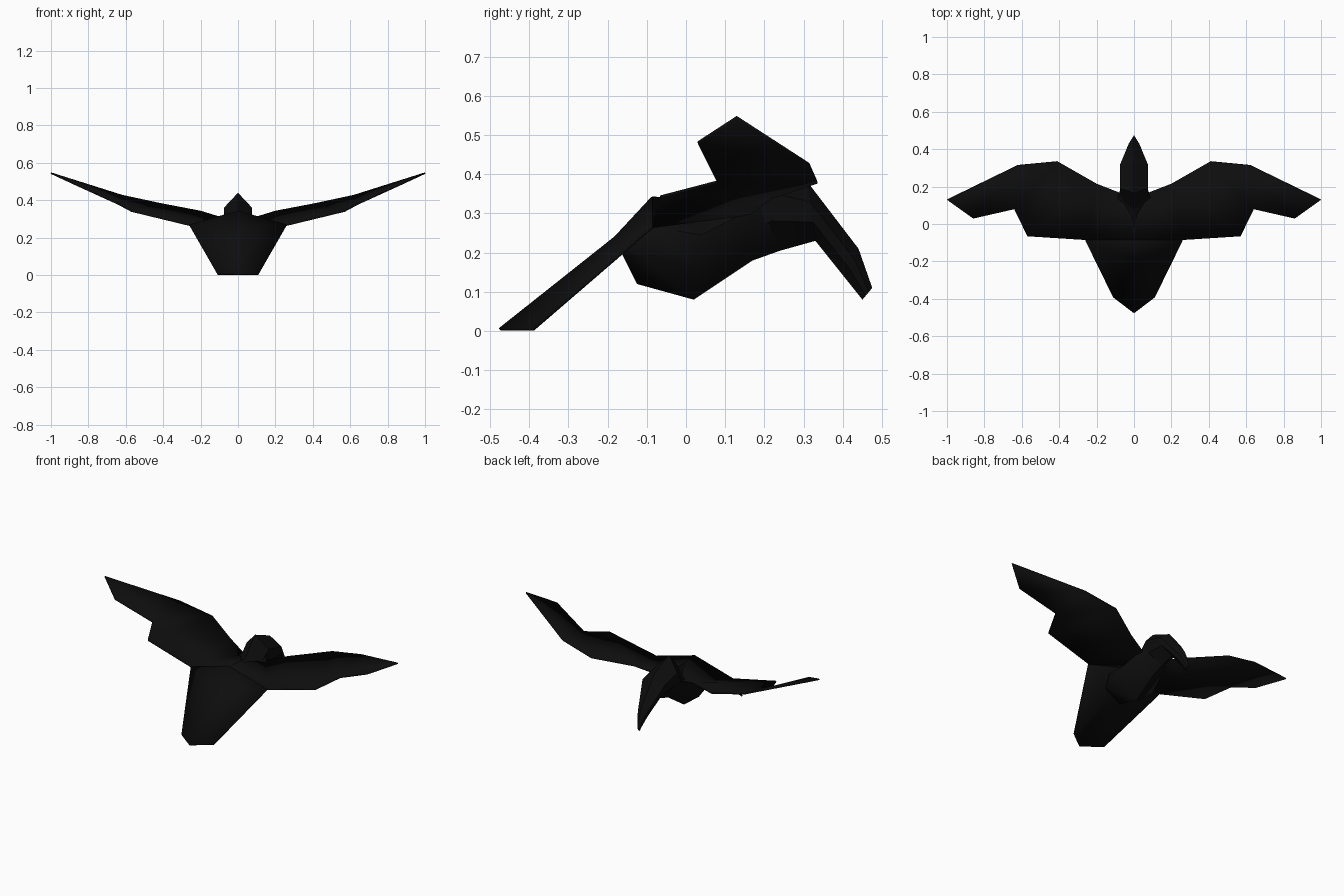
import bpy, bmesh
from mathutils import Vector

if "Cube" in bpy.data.objects:
    bpy.data.objects.remove(bpy.data.objects["Cube"])

black = bpy.data.materials.new("feather_black")
black.diffuse_color = (0.004, 0.004, 0.004, 1)
black.use_nodes = True
black.node_tree.nodes["Principled BSDF"].inputs["Base Color"].default_value = black.diffuse_color


def make(name, verts, faces):
    me = bpy.data.meshes.new(name)
    me.from_pydata(verts, [], faces)
    bm = bmesh.new()
    bm.from_mesh(me)
    bmesh.ops.recalc_face_normals(bm, faces=bm.faces)
    bm.to_mesh(me)
    bm.free()
    me.materials.append(black)
    ob = bpy.data.objects.new(name, me)
    bpy.context.collection.objects.link(ob)
    return ob


def smooth(ob, angle):
    bpy.ops.object.select_all(action='DESELECT')
    ob.select_set(True)
    bpy.context.view_layer.objects.active = ob
    bpy.ops.object.shade_smooth_by_angle(angle=angle)


def loft(name, sections):
    """Six-sided rings, each spanning a top and a bottom point with a half width."""
    verts, faces = [], []
    for yt, zt, yb, zb, w in sections:
        top, bot = Vector((0, yt, zt)), Vector((0, yb, zb))
        side = Vector((w, 0, 0))
        hi, lo = top.lerp(bot, 0.34), top.lerp(bot, 0.68)
        verts += [top, hi + side, lo + side * 0.9, bot, lo - side * 0.9, hi - side]
    for s in range(len(sections) - 1):
        for i in range(6):
            j = (i + 1) % 6
            faces.append((s*6 + i, s*6 + j, s*6 + 6 + j, s*6 + 6 + i))
    n = len(verts)
    faces += [tuple(range(6)), tuple(range(n - 6, n))]
    return make(name, verts, faces)


def sheet(name, verts, faces):
    """Thin feather surface, modelled on +x and mirrored."""
    ob = make(name, verts, faces)
    m = ob.modifiers.new("mirror", 'MIRROR')
    m.use_clip = True
    s = ob.modifiers.new("thickness", 'SOLIDIFY')
    s.thickness = 0.008
    s.offset = 0
    smooth(ob, 0.6)
    return ob


# Body: rump, hump, belly, neck
body = loft("body", [
    (-0.18, 0.235, -0.16, 0.19, 0.06),
    (-0.085, 0.343, -0.125, 0.12, 0.10),
    (0.05, 0.33, 0.02, 0.08, 0.12),
    (0.10, 0.345, 0.17, 0.18, 0.095),
    (0.165, 0.40, 0.24, 0.205, 0.07)])
smooth(body, 1.0)

# Head, with its crest behind and its front narrowing towards the beak
head = loft("head", [
    (0.07, 0.33, 0.17, 0.18, 0.07),
    (0.165, 0.44, 0.24, 0.205, 0.075),
    (0.31, 0.38, 0.33, 0.23, 0.075)])
smooth(head, 0.6)

# Downturned beak
beak = loft("beak", [
    (0.31, 0.38, 0.33, 0.23, 0.075),
    (0.44, 0.21, 0.41, 0.13, 0.028),
    (0.475, 0.11, 0.45, 0.08, 0.005)])
smooth(beak, 0.6)

# Wings: leading edge from root to tip, then trailing edge back to the root
sheet("wings", [
    (0.0, 0.165, 0.29), (0.07, 0.165, 0.30), (0.2, 0.215, 0.34),
    (0.41, 0.335, 0.38), (0.62, 0.315, 0.425), (1.0, 0.13, 0.545),
    (0.86, 0.03, 0.48), (0.64, 0.08, 0.38), (0.57, -0.065, 0.342),
    (0.26, -0.085, 0.267), (0.0, -0.085, 0.34)],
    [(0, 1, 10), (1, 2, 9, 10), (2, 3, 8, 9), (3, 4, 7, 8), (4, 5, 6, 7)])

# Ridged tail fan
sheet("tail", [
    (0, -0.085, 0.34), (0.26, -0.085, 0.267), (0.11, -0.39, 0.004),
    (0, -0.475, 0.004), (0, -0.18, 0.238)],
    [(0, 1, 4), (1, 2, 4), (2, 3, 4)])
